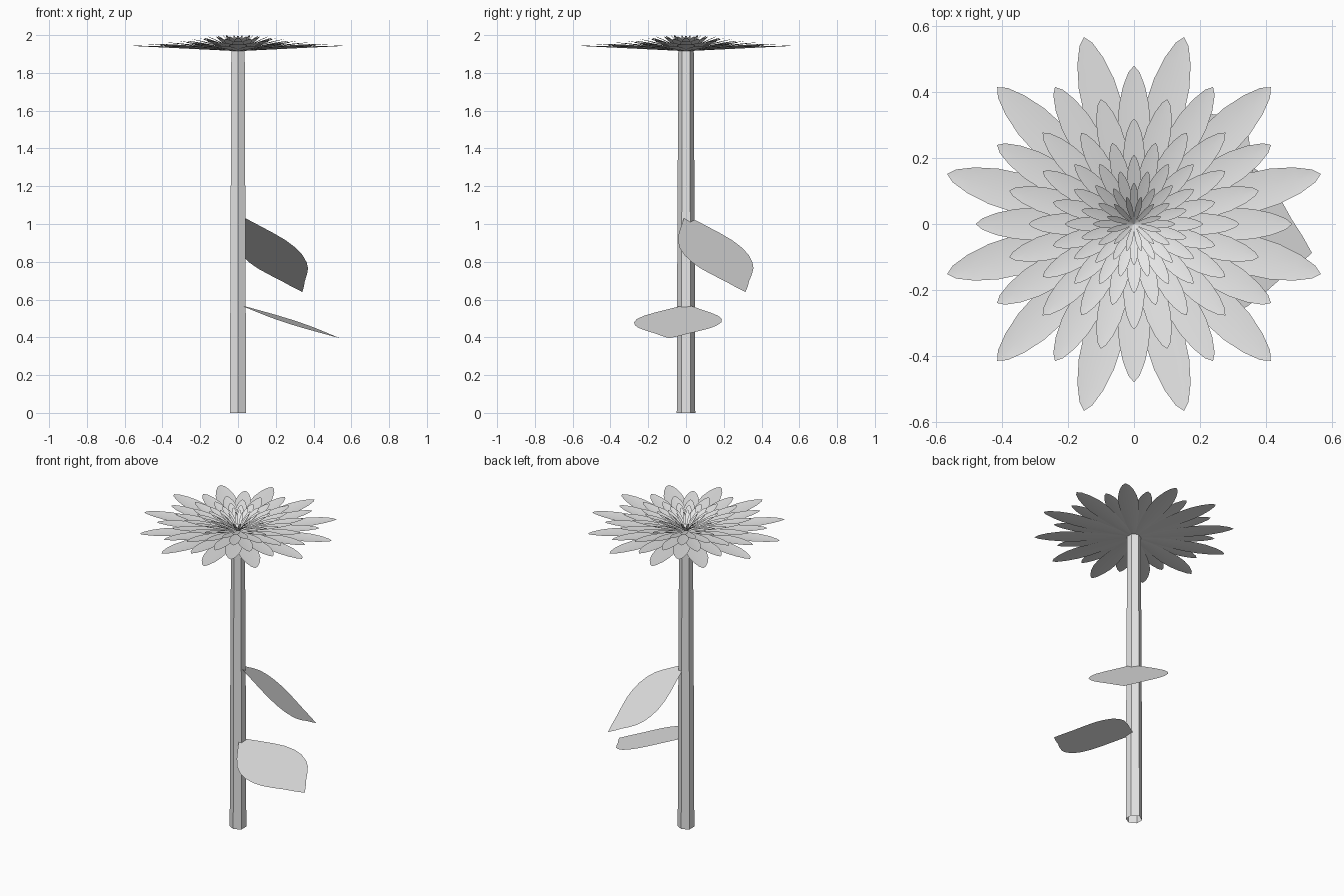
import bpy, bmesh
from math import radians, cos, sin
from mathutils import Vector

old = bpy.data.objects.get("Cube")
if old:
    bpy.data.objects.remove(old, do_unlink=True)

# Single flat grey for the whole plant
grey = bpy.data.materials.new("light_grey")
grey.use_nodes = True
grey.diffuse_color = (0.8, 0.8, 0.8, 1)
grey.node_tree.nodes["Principled BSDF"].inputs["Base Color"].default_value = (0.8, 0.8, 0.8, 1)


def finish(name, bm, smooth):
    mesh = bpy.data.meshes.new(name)
    bm.to_mesh(mesh)
    bm.free()
    mesh.materials.append(grey)
    for face in mesh.polygons:
        face.use_smooth = smooth
    obj = bpy.data.objects.new(name, mesh)
    bpy.context.collection.objects.link(obj)
    return obj


def add_blade(bm, base, tip, profile, width, cup):
    """Thin leaf or petal: (position, half width) pairs along base to tip."""
    base, tip = Vector(base), Vector(tip)
    axis = tip - base
    side = Vector((-axis.y, axis.x, 0)).normalized()
    up = axis.cross(side).normalized()
    rows = []
    for t, w in profile:
        mid = base + axis * t
        half = w * width
        if half == 0:
            rows.append([bm.verts.new(mid)] * 3)
        else:
            lift = up * half * cup
            rows.append([bm.verts.new(mid - side * half + lift), bm.verts.new(mid),
                         bm.verts.new(mid + side * half + lift)])
    for a, b in zip(rows, rows[1:]):
        for i in (0, 1):
            corners = list(dict.fromkeys((a[i], b[i], b[i + 1], a[i + 1])))
            bm.faces.new(corners)


# Stem: tapered open hexagonal tube with corners on the y axis
bm = bmesh.new()
STEM_TOP = 1.915
rings = []
for z, r in ((0, 0.049), (0.65, 0.047), (1.27, 0.044), (STEM_TOP, 0.041)):
    rings.append([bm.verts.new((r * cos(radians(30 + 60 * k)), r * sin(radians(30 + 60 * k)), z))
                  for k in range(6)])
for low, high in zip(rings, rings[1:]):
    for k in range(6):
        n = (k + 1) % 6
        bm.faces.new((low[k], low[n], high[n], high[k]))
finish("stem", bm, False)

# Flower head: staggered rings of twelve petals, steeper toward the middle
PETAL = ((0, 0.012), (0.25, 0.06), (0.45, 0.09), (0.62, 0.102), (0.75, 0.095),
         (0.87, 0.07), (0.96, 0.035), (1, 0))
RINGS = ((0.587, 1.943), (0.48, 1.952), (0.392, 1.961), (0.32, 1.97),
         (0.255, 1.979), (0.21, 1.986), (0.165, 1.992), (0.125, 1.997), (0.085, 2.0))
for i, (reach, height) in enumerate(RINGS):
    bm = bmesh.new()
    for k in range(12):
        a = radians(30 * k + (15 if i % 2 == 0 else 0))
        add_blade(bm, (0, 0, STEM_TOP), (reach * cos(a), reach * sin(a), height),
                  PETAL, reach, 0.1)
    finish(f"petal_ring_{i + 1}", bm, True)

# Two broad drooping leaves
LEAF = ((0, 0.03), (0.1, 0.09), (0.2, 0.15), (0.3, 0.2), (0.4, 0.228), (0.5, 0.235),
        (0.6, 0.22), (0.68, 0.193), (0.76, 0.148), (0.85, 0.09), (0.93, 0.045), (1, 0))
for name, base, tip in (("lower_leaf", (0.03, 0, 0.565), (0.54, -0.088, 0.395)),
                        ("upper_leaf", (0.02, 0.01, 1.03), (0.34, 0.315, 0.64))):
    bm = bmesh.new()
    add_blade(bm, base, tip, LEAF, 1, 0)
    finish(name, bm, True)
